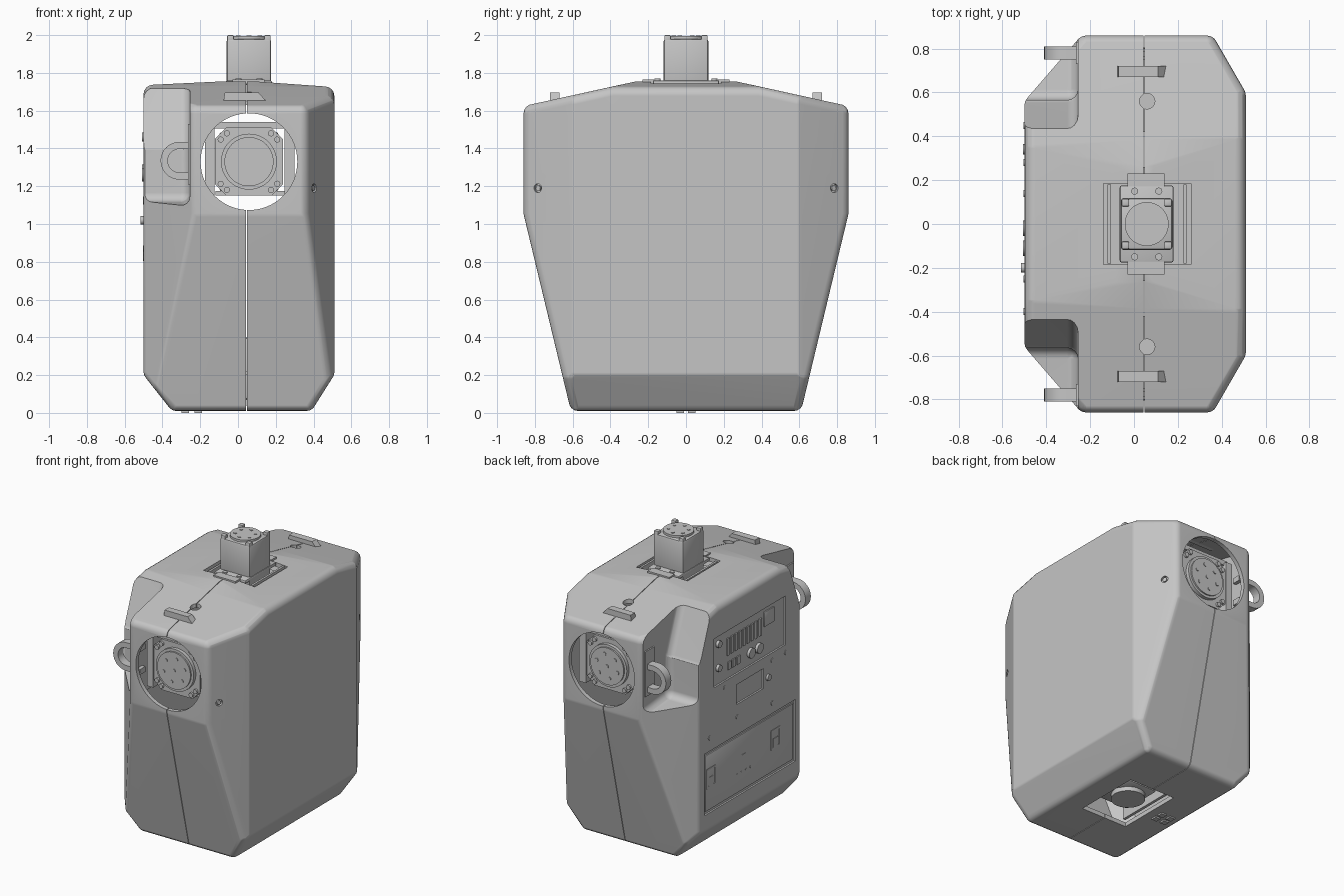
import bpy, bmesh
from itertools import combinations
from math import sin, cos, pi, radians
from mathutils import Vector, Matrix

if "Cube" in bpy.data.objects:
    bpy.data.objects.remove(bpy.data.objects["Cube"])

grey = bpy.data.materials.new("light grey")
grey.use_nodes = True
grey.diffuse_color = (0.56, 0.56, 0.56, 1)
grey.node_tree.nodes["Principled BSDF"].inputs["Base Color"].default_value = grey.diffuse_color
made = []
CX, CZ = 0.058, 1.33          # shoulder axis


def finish(name, bm):
    bmesh.ops.recalc_face_normals(bm, faces=bm.faces)
    mesh = bpy.data.meshes.new(name)
    bm.to_mesh(mesh)
    bm.free()
    mesh.materials.append(grey)
    ob = bpy.data.objects.new(name, mesh)
    bpy.context.collection.objects.link(ob)
    made.append(ob)
    return ob


def boxes(name, spans, bevel=0):
    bm = bmesh.new()
    for x0, x1, y0, y1, z0, z1 in spans:
        mid = Vector((x0 + x1, y0 + y1, z0 + z1)) / 2
        size = (abs(x1 - x0), abs(y1 - y0), abs(z1 - z0), 1)
        bmesh.ops.create_cube(bm, size=1, matrix=Matrix.Translation(mid) @ Matrix.Diagonal(size))
    if bevel:
        bmesh.ops.bevel(bm, geom=bm.edges[:], offset=bevel, segments=2, affect='EDGES', profile=0.5)
    return finish(name, bm)


def discs(name, centres, r, depth, axis, sides=32):
    bm = bmesh.new()
    turn = Vector((0, 0, 1)).rotation_difference(Vector(axis)).to_matrix().to_4x4()
    for c in centres:
        bmesh.ops.create_cone(bm, cap_ends=True, segments=sides, radius1=r, radius2=r,
                              depth=depth, matrix=Matrix.Translation(c) @ turn)
    return finish(name, bm)


def prism_xz(name, pts, y0, y1):
    bm = bmesh.new()
    face = bm.faces.new([bm.verts.new((x, y0, z)) for x, z in pts])
    new = bmesh.ops.extrude_face_region(bm, geom=[face])["geom"]
    moved = [v for v in new if isinstance(v, bmesh.types.BMVert)]
    bmesh.ops.translate(bm, verts=moved, vec=(0, y1 - y0, 0))
    return finish(name, bm)


def outline(pts, a, b):
    """Planes of a counter-clockwise convex outline lying in axes a, b."""
    planes = []
    for p, q in zip(pts, pts[1:] + pts[:1]):
        n = Vector((0, 0, 0))
        n[a], n[b] = q[1] - p[1], p[0] - q[0]
        n.normalize()
        planes.append((n, n[a] * p[0] + n[b] * p[1]))
    return planes


def solid(name, planes, r=0.0, inset=0.0):
    """Convex solid bounded by planes, with edges rounded to radius r."""
    planes = [(n, d - inset - r) for n, d in planes]
    corners = []
    for trio in combinations(planes, 3):
        m = Matrix([n for n, d in trio])
        if abs(m.determinant()) > 1e-4:
            p = m.inverted() @ Vector([d for n, d in trio])
            if all(n.dot(p) < d + 1e-5 for n, d in planes):
                if all((p - c).length > 1e-4 for c in corners):
                    corners.append(p)
    ball = [Vector((0, 0, 0))]
    if r:
        ball = [Vector((0, 0, r)), Vector((0, 0, -r))]
        ball += [r * Vector((sin(t * pi / 8) * cos(u * pi / 8), sin(t * pi / 8) * sin(u * pi / 8),
                             cos(t * pi / 8))) for t in range(1, 8) for u in range(16)]
    bm = bmesh.new()
    for c in corners:
        for b in ball:
            bm.verts.new(c + b)
    bmesh.ops.convex_hull(bm, input=bm.verts[:])
    bmesh.ops.delete(bm, geom=[v for v in bm.verts if not v.link_faces], context='VERTS')
    bmesh.ops.dissolve_limit(bm, angle_limit=0.01, verts=bm.verts[:], edges=bm.edges[:])
    return finish(name, bm)


def cut(ob, tool):
    mod = ob.modifiers.new("cut", 'BOOLEAN')
    mod.operation, mod.solver, mod.object = 'DIFFERENCE', 'EXACT', tool
    bpy.context.view_layer.objects.active = ob
    bpy.ops.object.modifier_apply(modifier=mod.name)
    made.remove(tool)
    bpy.data.objects.remove(tool)


# torso shell: plan, front and side outlines intersected
body = outline([(-.5, -.56), (-.24, -.86), (.36, -.86), (.51, -.6),
                (.51, .6), (.36, .86), (-.24, .86), (-.5, .56)], 0, 1)
body += outline([(-.35, .01), (.39, .01), (.51, .2), (.51, 1.725),
                 (.02, 1.76), (-.5, 1.735), (-.5, .2)], 0, 2)
body += outline([(-.61, .01), (.61, .01), (.86, 1.05), (.86, 1.625),
                 (.27, 1.755), (-.27, 1.755), (-.86, 1.625), (-.86, 1.05)], 1, 2)
shell = solid("torso_shell", body, r=0.05)
cavity = solid("cavity", body, inset=0.03)

# corner notches that hold the carry loops
sides = outline([(-.8, -2), (-.255, -2), (-.255, 2), (-.8, 2)], 0, 1)
low = [(.565, 1.12), (1.1, 1.07), (1.1, 2.2), (.565, 2.2)]
high = [(.565, 1.38), (1.1, 1.38), (1.1, 2.2), (.25, 2.2)]
for s in (1, -1):
    for pts in (low, high):
        pts = pts if s > 0 else [(-y, z) for y, z in reversed(pts)]
        planes = sides + outline(pts, 1, 2)
        cut(shell, solid("notch", planes, r=0.05))
        cut(cavity, solid("notch", planes, inset=-0.03))
cut(shell, cavity)

# shoulder, neck, waist and fastener openings
cut(shell, discs("shoulder_hole", [(CX, 0, CZ)], 0.256, 3, (0, 1, 0), 64))
cut(shell, boxes("neck_hole", [(-.14, .26, -.185, .185, 1.6, 1.9)]))
cut(shell, boxes("waist_hole", [(-.13, .23, -.24, .24, -.1, .1)]))
cut(shell, discs("roof_holes", [(.06, .56, 1.68), (.06, -.56, 1.68)], .035, .2, (0, 0, 1)))
for s in (1, -1):
    spot, out = Vector((.403, s * .785, 1.19)), Vector((.866, s * .5, 0))
    cut(shell, discs("screw_hole", [spot], .023, .03, out))
    discs("side_screw", [spot - out * .01], .014, .014, out, 16)

# back panel recesses and the centre seam
for span in ((-.4, .4, 1.175, 1.52), (-.15, .15, .96, 1.1), (-.51, .51, .31, .745)):
    cut(shell, boxes("recess", [(-.6, -.488) + span]))
cut(shell, boxes("seam", [(.043, .047, -1, 1, -.1, 2)]))

# back panel fittings
B, F = -.487, -.497
boxes("battery_door", [(B, F, -.49, .49, .33, .725)], .003)
boxes("vent_slats", [(B, F, y, y + .025, 1.34, 1.46) for y in [-.14 + .045 * i for i in range(9)]])
boxes("port_row", [(B, F, y, y + .035, 1.235, 1.29) for y in (.1, .15, .2)])
boxes("power_socket", [(B, F, -.28, -.17, 1.385, 1.49)], .003)
discs("panel_plugs", [(F, .34, 1.46), (F, .34, 1.29)], .024, .02, (1, 0, 0), 20)
discs("panel_knobs", [(F, -.02, 1.26), (F, -.11, 1.26)], .035, .02, (1, 0, 0), 24)
discs("stop_button", [(-.505, -.2, 1.02)], .022, .02, (1, 0, 0), 20)
discs("back_screws", [(-.5, y, z) for y, z in ((.45, .84), (.14, .87), (-.25, .82), (-.4, 1.12),
                                               (.28, 1.13), (-.25, 1.12))], .016, .008, (1, 0, 0), 16)
for y in (.43, -.29):
    boxes("door_latch", [(-.49, -.5, y - .055, y - .04, .49, .62), (-.49, -.5, y + .04, y + .055, .49, .62),
                         (-.49, -.5, y - .05, y + .05, .61, .625), (-.49, -.5, y - .05, y + .05, .485, .5),
                         (-.49, -.5, y - .025, y + .025, .5, .56)])
boxes("door_badge", [(-.49, -.499, .04, .09, .53, .58)])
discs("door_lights", [(F, y, .46) for y in (-.01, .04, .09, .14)], .008, .006, (1, 0, 0), 12)


def ring(n, r, start=0.0):
    return [(r * cos(start + 2 * pi * i / n), r * sin(start + 2 * pi * i / n)) for i in range(n)]


for s in (1, -1):
    # shoulder motor, seated inside the round opening
    def bolts(name, uv, y, r, depth):
        discs(name, [(CX + u, s * y, CZ + v) for u, v in uv], r, depth, (0, 1, 0), 16)

    boxes("shoulder_motor_housing", [(CX - .16, CX + .16, s * .42, s * .74, CZ - .16, CZ + .16)], .025)
    c = .12
    prism_xz("shoulder_motor_flange", [(CX + x, CZ + z) for x, z in (
        (-.18, -c), (-c, -.18), (c, -.18), (.18, -c), (.18, c), (c, .18), (-c, .18), (-.18, c))],
        s * .73, s * .765)
    discs("shoulder_motor_ring", [(CX, s * .775, CZ)], .148, .03, (0, 1, 0), 48)
    discs("shoulder_rotor", [(CX, s * .785, CZ)], .13, .03, (0, 1, 0), 48)
    bolts("shoulder_rotor_bolts", ring(6, .085, .3) + [(0, 0)], .8, .013, .01)
    bolts("shoulder_corner_bolts", ring(4, .19, radians(38)) + ring(4, .19, radians(52)), .767, .016, .025)
    boxes("shoulder_bracket", [(-.175, -.125, s * .42, s * .77, 1.15, 1.52),
                               (.245, .3, s * .42, s * .77, 1.15, 1.52),
                               (-.15, .27, s * .42, s * .75, 1.505, 1.54),
                               (-.12, .25, s * .42, s * .72, 1.15, 1.175)])

    # carry loop and its mounting plate
    arc = [radians(90 + 180 * i / 16) for i in range(17)]
    loop = [(-.2, 1.435)] + [(-.31 + .1 * cos(t), 1.335 + .1 * sin(t)) for t in arc] + [(-.2, 1.235)]
    loop += [(-.2, 1.273)] + [(-.31 + .062 * cos(t), 1.335 + .062 * sin(t)) for t in reversed(arc)]
    loop += [(-.2, 1.397)]
    prism_xz("carry_loop", loop, s * .75, s * .81)
    boxes("loop_plate", [(-.265, -.25, s * .73, s * .83, 1.21, 1.53)])

    # roof lug
    prism_xz("roof_lug", [(-.08, 1.63), (.15, 1.63), (.15, 1.65), (.11, 1.695), (-.07, 1.695)],
             s * .67, s * .72)

# neck motor
boxes("neck_tray", [(-.139, .259, -.184, .184, 1.67, 1.69), (-.12, -.105, -.18, .18, 1.69, 1.745),
                    (.225, .24, -.18, .18, 1.69, 1.745)])
boxes("neck_base", [(-.065, .18, -.175, .175, 1.735, 1.76)], .008)
boxes("neck_ears", [(-.03, .14, .17, .23, 1.74, 1.765), (-.03, .14, -.23, -.17, 1.74, 1.765)])
boxes("neck_motor_housing", [(-.06, .175, -.118, .118, 1.69, 1.98)], .012)
discs("neck_rotor", [(CX, 0, 1.98)], .1, .03, (0, 0, 1), 48)
discs("neck_rotor_bolts", [(CX + u, v, 1.995) for u, v in ring(6, .065, .5)], .011, .008, (0, 0, 1), 16)
boxes("neck_corner_clips", [(CX + u * .08, CX + u * .115, v * .08, v * .115, 1.95, 2.0)
                            for u in (1, -1) for v in (1, -1)], .006)
discs("neck_base_bolts", [(CX + u * .055, v * .15, 1.762) for u in (1, -1) for v in (1, -1)],
      .016, .014, (0, 0, 1), 16)

# waist motor and bracket
boxes("waist_bracket", [(-.12, .22, -.26, .26, .2, .22), (-.12, -.1, -.23, .23, .05, .2),
                        (.2, .22, -.23, .23, .05, .2)])
boxes("waist_motor_housing", [(-.07, .17, -.15, .15, .07, .4)], .02)
discs("waist_rotor", [(.05, 0, .06)], .11, .04, (0, 0, 1), 48)
boxes("bottom_pads", [(x, x + .04, y, y + .04, 0, .015) for x in (-.3, -.23) for y in (-.05, .01)])

# shading
bpy.ops.object.select_all(action='DESELECT')
for ob in made:
    ob.select_set(True)
bpy.context.view_layer.objects.active = shell
bpy.ops.object.shade_smooth_by_angle(angle=radians(30))
shell.modifiers.new("weighted_normals", 'WEIGHTED_NORMAL').keep_sharp = True
